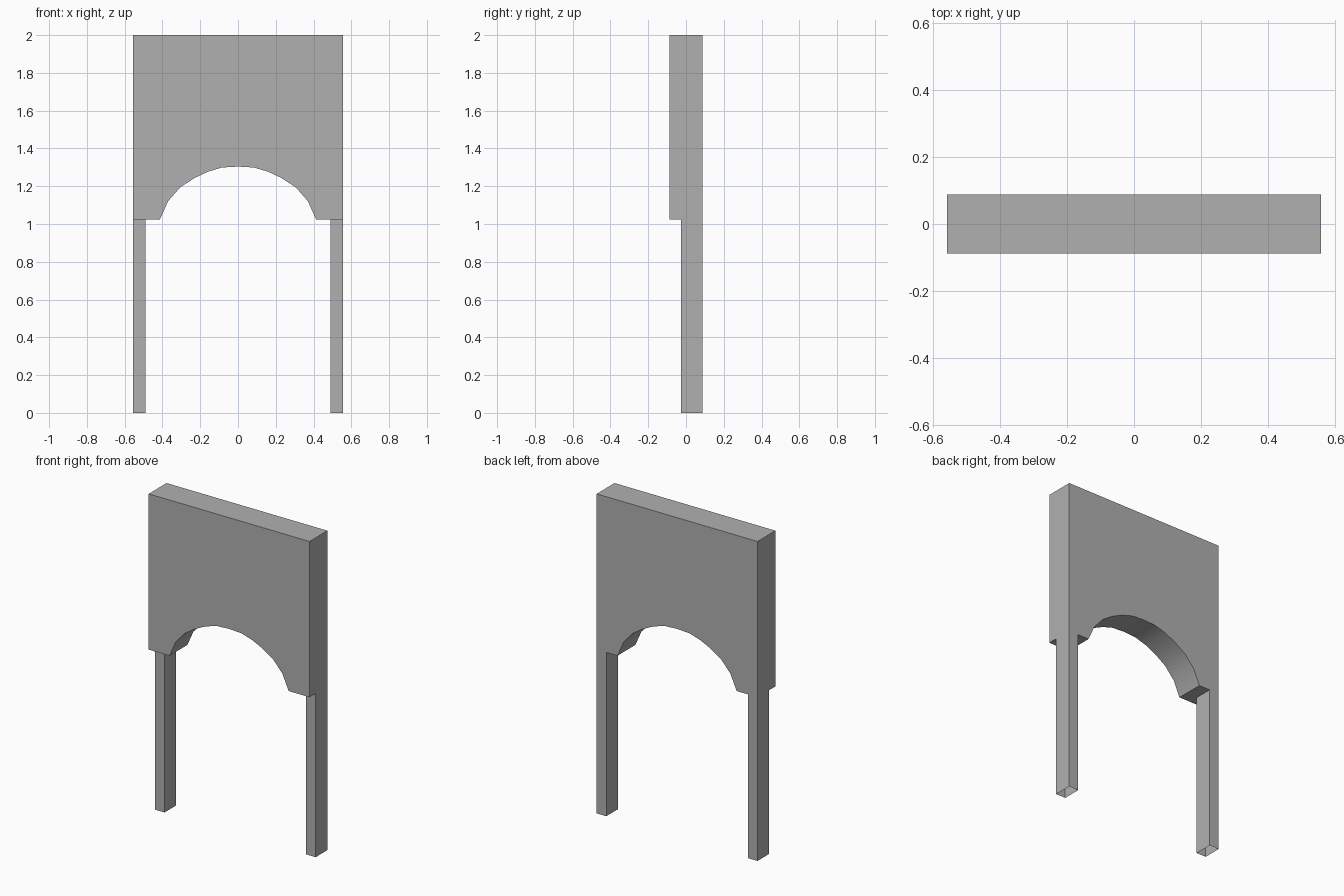
import bpy, bmesh, math

if "Cube" in bpy.data.objects:
    bpy.data.objects.remove(bpy.data.objects["Cube"])

HALF_W, HALF_D = 0.557, 0.0885
LEG_TOP, TOP = 1.025, 2.0

grey = bpy.data.materials.new("dark_grey")
grey.diffuse_color = (0.435, 0.435, 0.435, 1)
grey.use_nodes = True
grey.node_tree.nodes["Principled BSDF"].inputs["Base Color"].default_value = grey.diffuse_color


def make_object(name, bm):
    bmesh.ops.recalc_face_normals(bm, faces=bm.faces)
    mesh = bpy.data.meshes.new(name)
    bm.to_mesh(mesh)
    bm.free()
    mesh.materials.append(grey)
    obj = bpy.data.objects.new(name, mesh)
    bpy.context.collection.objects.link(obj)
    return obj


# Arched panel: mirrored profile extruded front to back
half_arch = [(0.413, LEG_TOP), (0.370, 1.121), (0.307, 1.193),
             (0.233, 1.242), (0.159, 1.277), (0.085, 1.299)]
arch = [(-x, z) for x, z in half_arch] + [(0, 1.304)] + half_arch[::-1]
profile = [(-HALF_W, TOP), (-HALF_W, LEG_TOP)] + arch + [(HALF_W, LEG_TOP), (HALF_W, TOP)]
bm = bmesh.new()
face = bm.faces.new([bm.verts.new((x, -HALF_D, z)) for x, z in profile])
ext = bmesh.ops.extrude_face_region(bm, geom=[face], use_keep_orig=True)
moved = [v for v in ext["geom"] if isinstance(v, bmesh.types.BMVert)]
bmesh.ops.translate(bm, verts=moved, vec=(0, 2 * HALF_D, 0))
panel = make_object("arched_panel", bm)

# Smooth the arch underside, keep the corners sharp
panel.select_set(True)
bpy.context.view_layer.objects.active = panel
bpy.ops.object.shade_smooth_by_angle(angle=math.radians(30))


# Legs: square shells, open at both ends, flush with the back and sides
def leg(name, side):
    x0, x1, y0 = side * 0.49, side * HALF_W, -0.027
    corners = [(x0, y0), (x1, y0), (x1, HALF_D), (x0, HALF_D)]
    bm = bmesh.new()
    low = [bm.verts.new((x, y, 0)) for x, y in corners]
    high = [bm.verts.new((x, y, LEG_TOP)) for x, y in corners]
    for i in range(4):
        j = (i + 1) % 4
        bm.faces.new((low[i], low[j], high[j], high[i]))
    make_object(name, bm)


leg("left_leg", -1)
leg("right_leg", 1)
